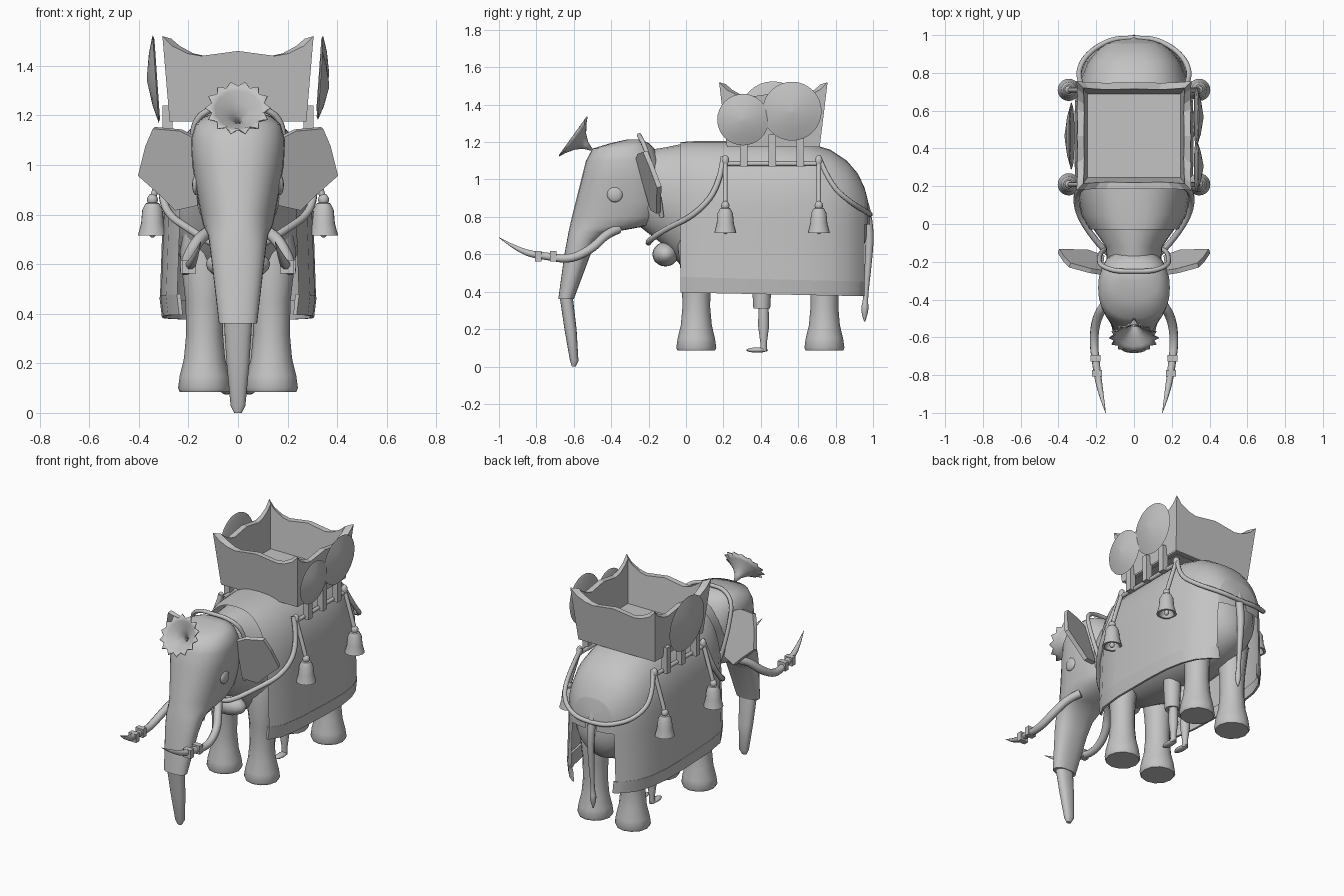
import bpy, bmesh, math
from mathutils import Vector, Matrix

cube = bpy.data.objects.get("Cube")
if cube:
    bpy.data.objects.remove(cube, do_unlink=True)

GREY = (0.55, 0.55, 0.55, 1)
stone = bpy.data.materials.new("stone grey")
stone.use_nodes = True
stone.diffuse_color = GREY
stone.node_tree.nodes["Principled BSDF"].inputs["Base Color"].default_value = GREY


def add_mesh(name, mesh, angle=40):
    """Link a mesh; an angle of zero gives flat faces."""
    mesh.materials.clear()
    mesh.materials.append(stone)
    if angle:
        mesh.shade_smooth()
        mesh.set_sharp_from_angle(angle=math.radians(angle))
    else:
        mesh.shade_flat()
    ob = bpy.data.objects.new(name, mesh)
    bpy.context.collection.objects.link(ob)
    return ob


def finish(name, bm, angle=40):
    bmesh.ops.recalc_face_normals(bm, faces=bm.faces)
    mesh = bpy.data.meshes.new(name)
    bm.to_mesh(mesh)
    bm.free()
    return add_mesh(name, mesh, angle)


def loft(name, rings, closed=True, caps=True, angle=40):
    """Skin a list of equal point rings."""
    bm = bmesh.new()
    rows = [[bm.verts.new(p) for p in ring] for ring in rings]
    n = len(rows[0])
    for a, b in zip(rows, rows[1:]):
        for i in range(n if closed else n - 1):
            j = (i + 1) % n
            bm.faces.new((a[i], a[j], b[j], b[i]))
    if caps:
        bm.faces.new(rows[0])
        bm.faces.new(rows[-1])
    return finish(name, bm, angle)


def circle(n, square=1):
    """Unit circle points; a lower square power makes it boxier."""
    turns = [math.tau * i / n for i in range(n)]
    return [tuple(math.copysign(abs(v) ** square, v) for v in (math.cos(a), math.sin(a))) for a in turns]


def lathe(name, profile, place, n=20):
    """Turn (radius, height) pairs about z, then place."""
    rings = [[(c * r, s * r, z) for c, s in circle(n)] for r, z in profile]
    ob = loft(name, rings)
    ob.matrix_world = Matrix.Translation(place)
    return ob


def tube(name, pts, radius, scales=None):
    curve = bpy.data.curves.new(name, 'CURVE')
    curve.dimensions = '3D'
    curve.bevel_depth = radius
    curve.bevel_resolution = 2
    curve.use_fill_caps = True
    sp = curve.splines.new('NURBS')
    sp.points.add(len(pts) - 1)
    for i, p in enumerate(pts):
        sp.points[i].co = (*p, 1)
        sp.points[i].radius = scales[i] if scales else 1
    sp.order_u = 3
    sp.use_endpoint_u = True
    sp.resolution_u = 6
    tmp = bpy.data.objects.new("tmp", curve)
    mesh = bpy.data.meshes.new_from_object(tmp)
    bpy.data.objects.remove(tmp)
    return add_mesh(name, mesh, 60)


def box(name, centre, size):
    bm = bmesh.new()
    bmesh.ops.create_cube(bm, size=1, matrix=Matrix.LocRotScale(centre, None, size))
    return finish(name, bm)


def ball(name, centre, size):
    bm = bmesh.new()
    bmesh.ops.create_uvsphere(bm, u_segments=16, v_segments=10, radius=1,
                              matrix=Matrix.LocRotScale(centre, None, size))
    return finish(name, bm)


def solidify(ob, thickness):
    m = ob.modifiers.new("thickness", 'SOLIDIFY')
    m.thickness, m.offset, m.use_even_offset = thickness, 0, True


def mirrored(pts):
    """Extend a path ending on the centre line to the other side."""
    return pts + [(-x, y, z) for x, y, z in reversed(pts[:-1])]


# Torso and neck: upright oval slices along the body
torso = [(-.25, .95, .14, .2), (-.12, .91, .15, .26), (-.02, .86, .22, .33), (.15, .84, .27, .35),
         (.5, .83, .285, .36), (.75, .82, .26, .33), (.87, .8, .2, .26), (.94, .77, .13, .17),
         (.965, .75, .04, .06)]
loft("torso", [[(c * rx, y, zc + s * rz) for c, s in circle(28)] for y, zc, rx, rz in torso])

# Head and trunk: level slices (height, front, back, half width)
head = [(1.215, -.31, -.24, .08), (1.195, -.4, -.2, .135), (1.165, -.5, -.17, .172),
        (1.1, -.535, -.14, .19), (1, -.56, -.12, .185), (.88, -.59, -.11, .165),
        (.8, -.61, -.13, .15), (.755, -.62, -.19, .14), (.72, -.628, -.38, .122),
        (.68, -.635, -.46, .115), (.6, -.65, -.51, .105), (.36, -.683, -.6, .077)]
tip = [(.37, -.675, -.605, .057), (.2, -.65, -.585, .046), (.03, -.62, -.575, .03),
       (0, -.61, -.59, .015)]
for name, slices in (("head", head), ("trunk_tip", tip)):
    loft(name, [[(c * w, (f + b) / 2 + s * (b - f) / 2, z) for c, s in circle(28, .85)]
                for z, f, b, w in slices], angle=50)

# Blanket: arched slices (y, half width, ridge height) with straight skirts
blanket = [(-.03, .235, 1.2), (.05, .28, 1.205), (.2, .3, 1.205), (.5, .305, 1.205),
           (.65, .3, 1.195), (.77, .28, 1.16), (.86, .245, 1.1), (.92, .195, 1.03), (.955, .15, .955)]
rump = [blanket[-1], (.972, .1, .89), (.98, .04, .83)]


def arch(y, w, top):
    arc = []
    for i in range(21):
        a = math.pi * i / 20
        c, s = math.cos(a), max(0, math.sin(a))
        arc.append((math.copysign(abs(c) ** .78, c) * w, y, .76 + (top - .76) * s ** .78))
    return arc


def skirted(y, w, top):
    low = .475 - .025 * y
    return [(w + .01, y, low)] + arch(y, w, top) + [(-w - .01, y, low)]


loft("blanket", [skirted(*s) for s in blanket], False, False, 60)
loft("rump_cover", [arch(*s) for s in rump], False, False, 60)
for side, label in ((1, "left"), (-1, "right")):
    loft(label + "_blanket_hem",
         [[(side * (w + .012), y, .478 - .025 * y), (side * (w + .002), y, .395 - .02 * y),
           (side * (w - .012), y, .395 - .02 * y), (side * (w - .004), y, .478 - .025 * y)]
          for y, w, t in blanket])

# Legs
leg = [(.1, .085), (.107, .1), (.1, .15), (.083, .22), (.074, .32), (.077, .45), (.1, .65), (.08, .75)]
for side, label in ((1, "left"), (-1, "right")):
    for y, end in ((.055, "front"), (.74, "back")):
        lathe(f"{end}_{label}_leg", leg, (side * .135, y, 0), 12)

# Ears, eyes and tusks
ear_outline = [(.17, 1.11), (.23, 1.14), (.34, 1.15), (.37, 1.08), (.4, .96), (.31, .88), (.25, .82),
               (.16, .84)]
tusk = [(.11, -.36, .735), (.15, -.42, .715), (.2, -.5, .63), (.215, -.62, .57), (.2, -.75, .59),
        (.18, -.88, .61), (.15, -1, .69)]
for side, label in ((1, "left"), (-1, "right")):
    bm = bmesh.new()
    bm.faces.new([bm.verts.new((side * x, -.26 + .3 * (x - .2) + .3 * (1.15 - z), z))
                  for x, z in ear_outline])
    solidify(finish(label + "_ear", bm, 0), .026)
    ball(label + "_eye", (side * .169, -.38, .92), (.016, .042, .042))
    tube(label + "_tusk", [(side * x, y, z) for x, y, z in tusk], .025, [1, 1, 1, .95, .85, .7, .05])
    for y in (-.71, -.79):
        box(label + "_tusk_ring", (side * (.2 + (y + .75) * .1), y, .59), (.055, .035, .055))

# Headband and crest flower
tube("headband", mirrored([(.14, -.13, .8), (.17, -.14, .9), (.185, -.18, 1.05), (.18, -.22, 1.18),
                           (.1, -.25, 1.235), (0, -.25, 1.235)]), .013)
funnel = [(.004, 0), (.02, .04), (.05, .075), (.095, .105)]
rings = [[(c * r, s * r, z) for c, s in circle(28)] for r, z in funnel]
rings.append([(c * (.132 - .024 * (i % 2)), s * (.132 - .024 * (i % 2)), .122)
              for i, (c, s) in enumerate(circle(28))])
flower = loft("crest_flower", rings, caps=False)
turn = Vector((0, -.81, .58)).to_track_quat('Z', 'Y')
flower.matrix_world = Matrix.LocRotScale((0, -.505, 1.16), turn, None)
solidify(flower, .006)

# Tail
tube("tail", [(0, .95, .87), (0, .985, .75), (0, .975, .55), (0, .96, .36), (0, .955, .3),
              (0, .955, .24)], .027, [1, .9, .7, .4, .9, .1])

# Harness ropes and chest pendant
tube("chest_rope", mirrored([(.26, .2, 1.12), (.31, .18, .96), (.3, .05, .81), (.18, -.12, .73),
                             (.08, -.2, .67), (0, -.2, .66)]), .016)
tube("rump_rope", mirrored([(.26, .71, 1.12), (.305, .77, .97), (.265, .89, .87), (.13, .98, .82),
                            (0, .985, .81)]), .014)
ball("chest_pendant", (0, -.11, .6), (.13, .07, .065))

# Bells and saddle rails
bell = [(.012, .135), (.028, .13), (.041, .105), (.046, .05), (.059, 0), (.046, 0), (.02, .06)]
for side, label in ((1, "left"), (-1, "right")):
    tube(label + "_saddle_rail", [(side * .27, .2, 1.085), (side * .27, .72, 1.085)], .013)
    for y in (.31, .46, .61):
        box(label + "_saddle_strap", (side * .285, y, 1.155), (.04, .04, .17))
    for y in (.21, .71):
        ball(label + "_rope_knot", (side * .27, y, 1.1), (.02, .02, .032))
        tube(label + "_bell_rope", [(side * .27, y, 1.1), (side * .31, y, .98), (side * .345, y, .86)], .013)
        ball(label + "_bell_loop", (side * .345, y, .86), (.022, .022, .025))
        lathe(label + "_bell", bell, (side * .345, y, .715))
        ball(label + "_bell_clapper", (side * .345, y, .725), (.015, .015, .018))

# Riding box: flared flat walls with peaked corners
MID_Y = .467
rim = [(-1, 1.52), (-.88, 1.48), (-.68, 1.45), (-.5, 1.44), (0, 1.46), (.5, 1.44), (.68, 1.45), (.88, 1.48)]


def wall_ring(inset, base=None):
    """One loop around the walls; without a base it follows the rim."""
    ring = []
    for k in range(4):
        for u, top in rim:
            z = base or (top - .3 * inset if u == -1 else top)
            flare = (z - 1.19) / .33
            hx, hy = .277 + .028 * flare - inset, .25 + .04 * flare - inset
            x, y = ((u, -1), (1, u), (-u, 1), (-1, -u))[k]
            ring.append((x * hx, MID_Y + y * hy, z))
    return ring


loft("riding_box_walls", [wall_ring(0, 1.175), wall_ring(0), wall_ring(.035), wall_ring(.035, 1.175)],
     caps=False, angle=8)
box("riding_box_floor", (0, MID_Y, 1.207), (.53, .48, .06))

# Round shields hung on the riding box
shields = [("left_front_shield", 1, .305, 1.32, .138), ("left_back_shield", 1, .567, 1.365, .158),
           ("right_shield", -1, .465, 1.347, .178)]
for name, side, y, z, r in shields:
    ob = lathe(name, [(r * .9, -.006), (r, 0), (r * .6, .02), (.01, .035)], (0, 0, 0), 32)
    lean = Vector((side, 0, -.07)).to_track_quat('Z', 'Y')
    ob.matrix_world = Matrix.LocRotScale((side * .332, y, z), lean, None)

# Attendant standing beneath the belly
for side, label in ((1, "left"), (-1, "right")):
    x = side * .045
    lathe(label + "_attendant_shin", [(.018, .08), (.018, .13), (.03, .22), (.026, .33)], (x, .415, 0), 12)
    lathe(label + "_attendant_shorts", [(.045, .31), (.05, .4), (.055, .55)], (x, .405, 0), 12)
    ball(label + "_attendant_foot", (x, .38, .088), (.024, .058, .014))
